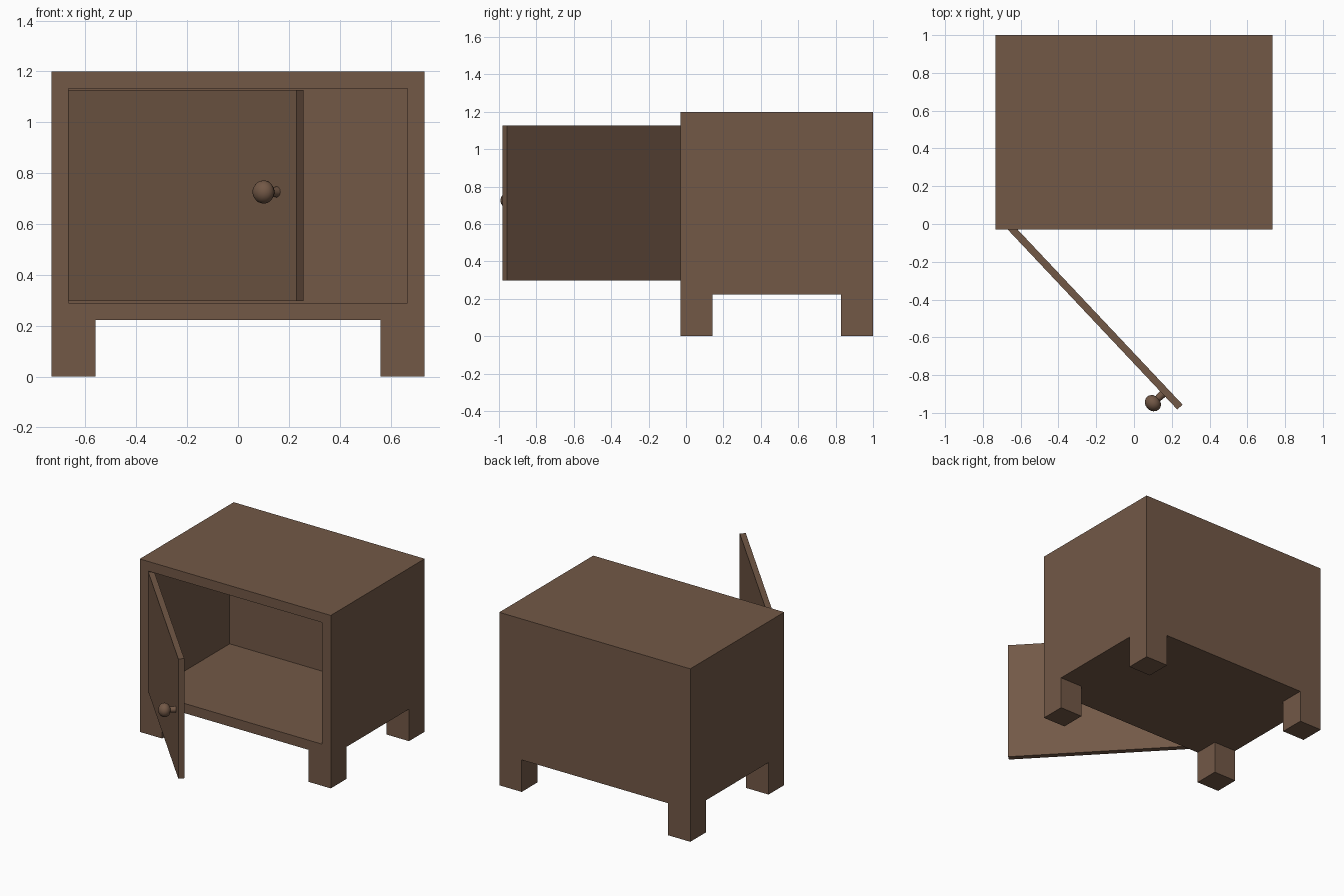
import bpy, bmesh, math
from mathutils import Matrix, Vector

if "Cube" in bpy.data.objects:
    bpy.data.objects.remove(bpy.data.objects["Cube"])

wood = bpy.data.materials.new("brown wood")
wood.diffuse_color = (0.17, 0.098, 0.062, 1)
wood.use_nodes = True
wood.node_tree.nodes["Principled BSDF"].inputs["Base Color"].default_value = wood.diffuse_color


def make_object(name, bm):
    bmesh.ops.recalc_face_normals(bm, faces=bm.faces[:])
    mesh = bpy.data.meshes.new(name)
    bm.to_mesh(mesh)
    bm.free()
    mesh.materials.append(wood)
    obj = bpy.data.objects.new(name, mesh)
    bpy.context.collection.objects.link(obj)
    return obj


def box(lo, hi):
    bm = bmesh.new()
    bmesh.ops.create_cube(bm, size=1)
    lo, hi = Vector(lo), Vector(hi)
    for v in bm.verts:
        v.co = Vector([l + (c + 0.5) * (h - l) for l, h, c in zip(lo, hi, v.co)])
    bm.normal_update()
    return bm


# Cabinet body
HALF, FRONT, BACK, BASE, TOP = 0.733, -0.03, 1.0, 0.222, 1.2
WALL, DEPTH, LEG = 0.067, 0.89, 0.172
bm = box((-HALF, FRONT, BASE), (HALF, BACK, TOP))

# Hollow interior: inset the front face and push it back
front = next(f for f in bm.faces if f.normal.y < -0.9)
bmesh.ops.inset_region(bm, faces=[front], thickness=WALL, use_even_offset=True)
pushed = bmesh.ops.extrude_discrete_faces(bm, faces=[front])["faces"]
bmesh.ops.translate(bm, vec=(0, DEPTH, 0), verts=pushed[0].verts[:])

# Legs: cut the underside into a grid and pull the corner squares down
def underside():
    return [f for f in bm.faces if all(abs(v.co.z - BASE) < 1e-5 for v in f.verts)]

for co, no in (((-HALF + LEG, 0, 0), (1, 0, 0)), ((HALF - LEG, 0, 0), (1, 0, 0)),
               ((0, FRONT + LEG, 0), (0, 1, 0)), ((0, BACK - LEG, 0), (0, 1, 0))):
    faces = underside()
    geom = set(faces)
    for f in faces:
        geom.update(f.edges)
        geom.update(f.verts)
    bmesh.ops.bisect_plane(bm, geom=list(geom), plane_co=co, plane_no=no)
mid_y = (FRONT + BACK) / 2
corners = [f for f in underside()
           if abs(f.calc_center_median().x) > HALF - LEG
           and abs(f.calc_center_median().y - mid_y) > (BACK - FRONT) / 2 - LEG]
for f in bmesh.ops.extrude_discrete_faces(bm, faces=corners)["faces"]:
    bmesh.ops.translate(bm, vec=(0, 0, -BASE), verts=f.verts[:])
make_object("cabinet_body", bm)

# Open door, modelled closed with its hinge corner at the origin, then swung
swing = (Matrix.Translation((-HALF + WALL - 0.001, FRONT - 0.001, 0))
         @ Matrix.Rotation(math.radians(-46.7), 4, 'Z'))
door = make_object("door", box((0, 0, 0.297), (1.307, 0.038, 1.127)))
door.matrix_world = swing

# Round knob on a stem, lathed around the door normal
profile = [(0.021, 0.0), (0.018, 0.036), (0.032, 0.042), (0.043, 0.056), (0.046, 0.07),
           (0.043, 0.085), (0.033, 0.099), (0.018, 0.108), (0, 0.111)]
bm = bmesh.new()
verts = [bm.verts.new((r, 0, h)) for r, h in profile]
edges = [bm.edges.new(pair) for pair in zip(verts, verts[1:])]
bmesh.ops.spin(bm, geom=verts + edges, cent=(0, 0, 0), axis=(0, 0, 1),
               angle=2 * math.pi, steps=24)
bmesh.ops.remove_doubles(bm, verts=bm.verts[:], dist=1e-4)
knob = make_object("door_knob", bm)
knob.matrix_world = (swing @ Matrix.Translation((1.194, 0, 0.726))
                     @ Matrix.Rotation(math.radians(90), 4, 'X'))
bpy.context.view_layer.objects.active = knob
knob.select_set(True)
bpy.ops.object.shade_smooth_by_angle(angle=math.radians(40))
